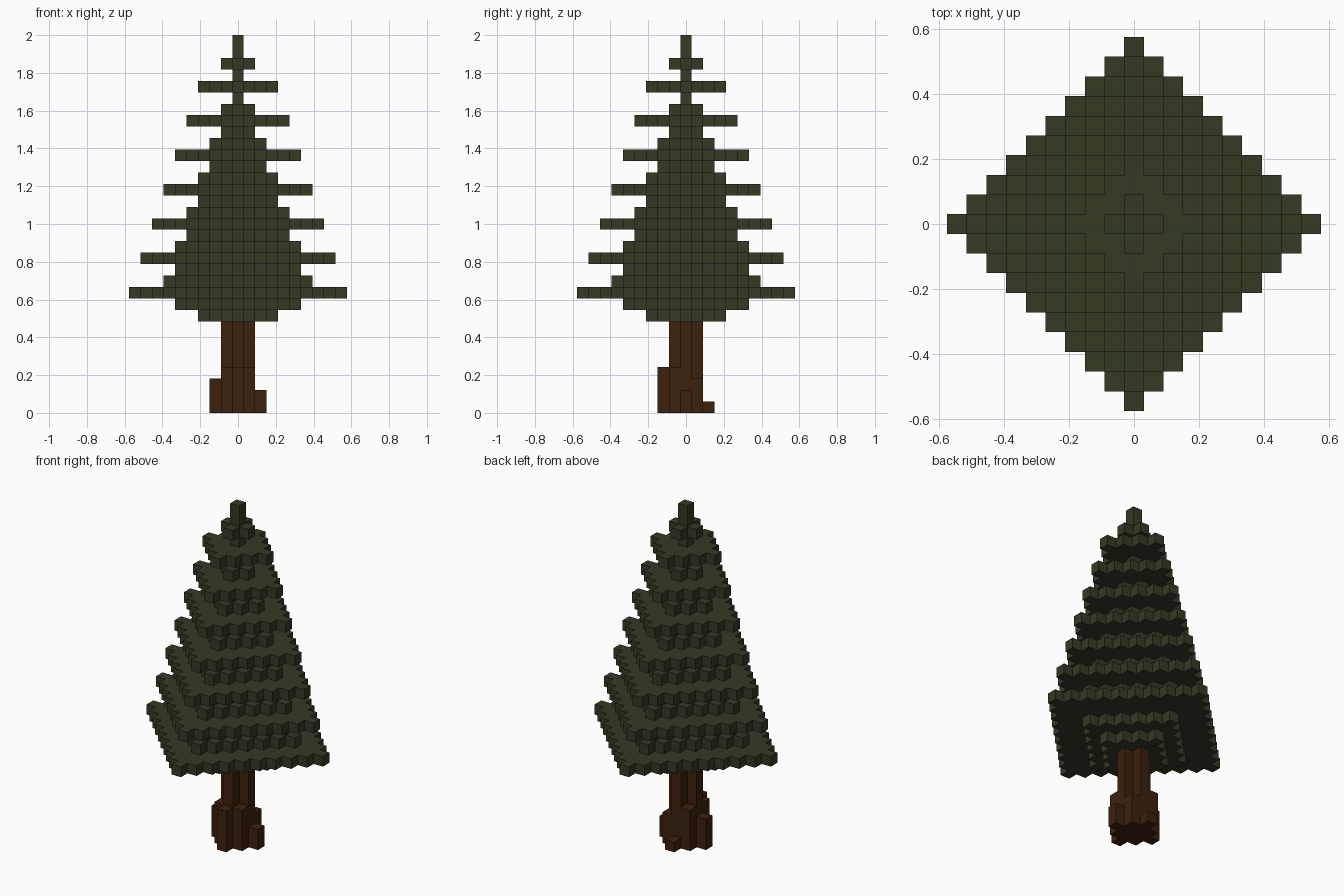
import bpy, bmesh
from mathutils import Vector

if "Cube" in bpy.data.objects:
    bpy.data.objects.remove(bpy.data.objects["Cube"])

V = 2.0 / 33  # edge length of one block


def material(name, rgb):
    m = bpy.data.materials.new(name)
    m.diffuse_color = (*rgb, 1.0)
    m.use_nodes = True
    m.node_tree.nodes["Principled BSDF"].inputs["Base Color"].default_value = m.diffuse_color
    return m


def diamond(r):
    return [(x, y) for x in range(-r, r + 1) for y in range(-r, r + 1)
            if abs(x) + abs(y) <= r]


# Needles: diamond radius of each layer, starting at block level 8
radii = [3, 5, 9, 6, 5, 8, 5, 4, 7, 4, 3, 6, 3, 2, 5, 2, 1, 4, 1, 0, 3, 0, 1, 0, 0]
needles = {(x, y, 8 + i) for i, r in enumerate(radii) for x, y in diamond(r)}

# Trunk: plus-shaped column
trunk = {(x, y, z) for x, y in diamond(1) for z in range(8)}

# Roots: block columns of uneven height around the trunk
root_heights = {(0, -2): 4, (2, 0): 2, (-2, 0): 3, (0, 2): 1,
                (1, -1): 4, (-1, -1): 4, (-1, 1): 4, (1, 1): 3}
roots = {(x, y, z) for (x, y), h in root_heights.items() for z in range(h)}

solid = needles | trunk | roots


def build(name, cells, mat):
    """Make the outer skin of a group of blocks."""
    bm = bmesh.new()
    for c in sorted(cells):
        for axis in range(3):
            for s in (-1, 1):
                n = [0, 0, 0]
                n[axis] = s
                if (c[0] + n[0], c[1] + n[1], c[2] + n[2]) in solid:
                    continue
                n = Vector(n)
                u = Vector([int(i == (axis + 1) % 3) for i in range(3)])
                w = n.cross(u)
                mid = Vector(c) + Vector((0, 0, 0.5)) + n * 0.5
                bm.faces.new([bm.verts.new((mid + (u * a + w * b) * 0.5) * V)
                              for a, b in ((-1, -1), (1, -1), (1, 1), (-1, 1))])
    bmesh.ops.remove_doubles(bm, verts=bm.verts, dist=V * 0.01)
    mesh = bpy.data.meshes.new(name)
    bm.to_mesh(mesh)
    bm.free()
    mesh.materials.append(mat)
    bpy.context.collection.objects.link(bpy.data.objects.new(name, mesh))


green = material("dark needle green", (0.036, 0.041, 0.018))
brown = material("bark brown", (0.045, 0.015, 0.004))
build("needles", needles, green)
build("trunk", trunk, brown)
build("roots", roots, brown)
